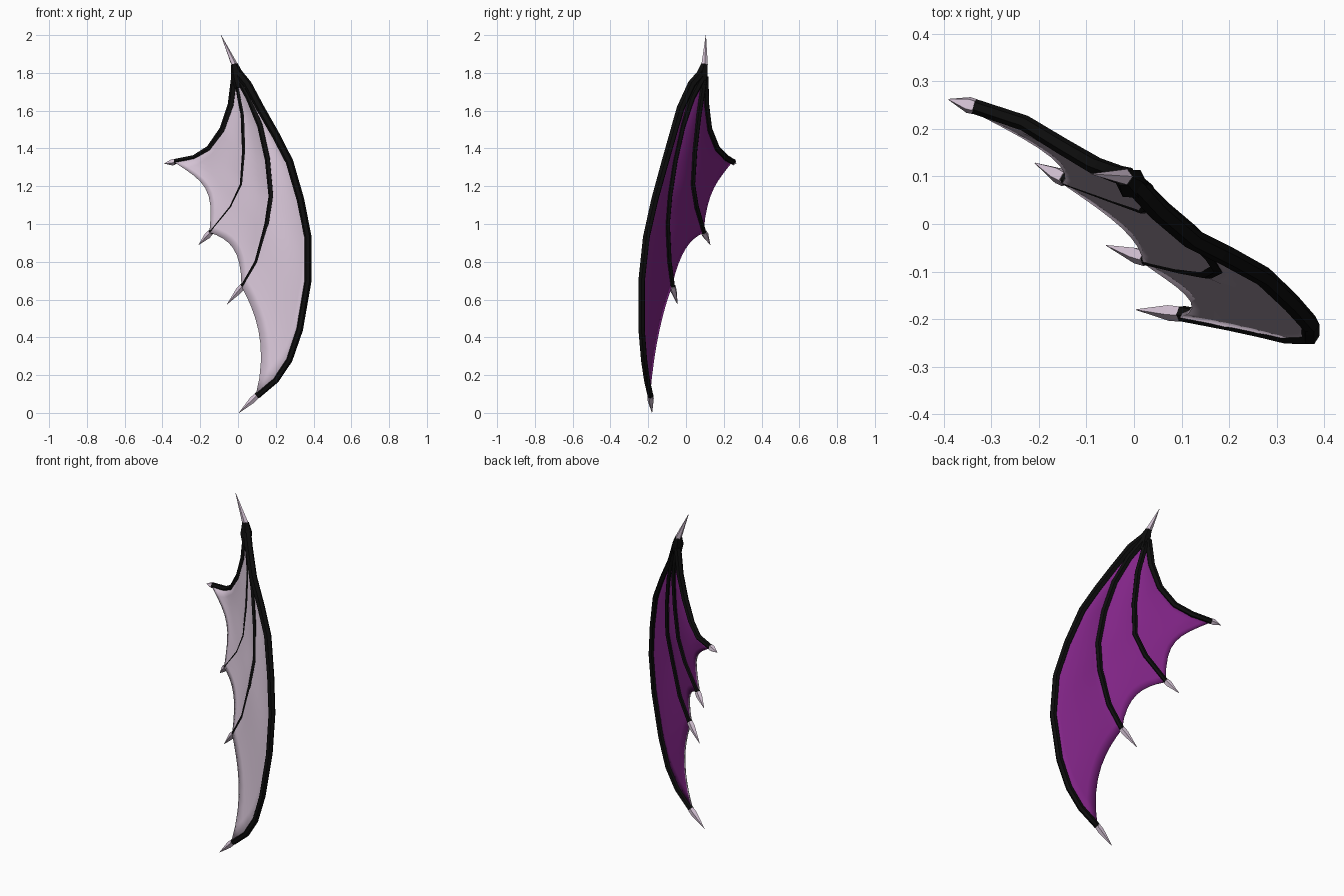
import bpy, bmesh, math
from mathutils import Vector

if "Cube" in bpy.data.objects:
    bpy.data.objects.remove(bpy.data.objects["Cube"])

FRONT = Vector((-0.55, -0.84, 0)).normalized()   # direction the pale side faces


def material(name, rgb):
    m = bpy.data.materials.new(name)
    m.diffuse_color = (*rgb, 1)
    m.use_nodes = True
    m.node_tree.nodes["Principled BSDF"].inputs["Base Color"].default_value = m.diffuse_color
    return m


BLACK = material("black", (0.004, 0.004, 0.004))
PALE = material("pale lilac", (0.68, 0.56, 0.68))
PURPLE = material("purple", (0.22, 0.018, 0.24))


def make_object(name, bm, mats, angle):
    me = bpy.data.meshes.new(name)
    bm.to_mesh(me)
    bm.free()
    ob = bpy.data.objects.new(name, me)
    bpy.context.collection.objects.link(ob)
    for m in mats:
        me.materials.append(m)
    bpy.ops.object.select_all(action='DESELECT')
    ob.select_set(True)
    bpy.context.view_layer.objects.active = ob
    bpy.ops.object.shade_smooth_by_angle(angle=math.radians(angle))
    return ob


def sample(pts, t):
    """Point at fraction t of a polyline's length."""
    pts = [Vector(p) for p in pts]
    lens = [(b - a).length for a, b in zip(pts, pts[1:])]
    d = t * sum(lens)
    for a, b, l in zip(pts, pts[1:], lens):
        if d <= l:
            return a.lerp(b, d / l)
        d -= l
    return pts[-1]


def sweep(name, pts, radii, mat, sides=6, angle=40):
    """Tube of varying radius along a path."""
    pts = [Vector(p) for p in pts]
    bm = bmesh.new()
    rings = []
    for i, p in enumerate(pts):
        tan = (pts[min(i + 1, len(pts) - 1)] - pts[max(i - 1, 0)]).normalized()
        u = tan.cross(FRONT).normalized()
        v = u.cross(tan)
        angs = [2 * math.pi * (k + 0.5) / sides for k in range(sides)]
        rings.append([bm.verts.new(p + radii[i] * (u * math.cos(a) + v * math.sin(a))) for a in angs])
    for r, s in zip(rings, rings[1:]):
        for k in range(sides):
            n = (k + 1) % sides
            bm.faces.new((r[k], r[n], s[n], s[k]))
    bm.faces.new(rings[0])
    bm.faces.new(rings[-1])
    bmesh.ops.recalc_face_normals(bm, faces=bm.faces)
    return make_object(name, bm, [mat], angle)


# Bone paths from the wrist outward, then the claw tip of each
BONES = {
    "outer_finger": ([(0.0, 0.085, 1.80), (0.05, 0.03, 1.74), (0.12, -0.03, 1.61), (0.20, -0.07, 1.47),
                      (0.272, -0.11, 1.33), (0.33, -0.165, 1.13), (0.37, -0.21, 0.93), (0.37, -0.235, 0.70),
                      (0.325, -0.235, 0.44), (0.27, -0.222, 0.28), (0.20, -0.207, 0.175), (0.10, -0.188, 0.09)],
                     (0.005, -0.18, 0.0), 0.023),
    "middle_finger": ([(0.0, 0.09, 1.78), (0.06, 0.03, 1.67), (0.12, -0.02, 1.52), (0.16, -0.06, 1.34),
                       (0.178, -0.088, 1.15), (0.155, -0.1, 1.0), (0.10, -0.09, 0.80), (0.025, -0.072, 0.67)],
                      (-0.058, -0.045, 0.575), 0.02),
    "inner_finger": ([(-0.005, 0.095, 1.76), (0.03, 0.067, 1.58), (0.036, 0.045, 1.39), (0.022, 0.035, 1.21),
                      (-0.035, 0.055, 1.09), (-0.145, 0.095, 0.955)],
                     (-0.208, 0.128, 0.89), 0.018),
    "arm": ([(-0.015, 0.1, 1.78), (-0.035, 0.105, 1.63), (-0.08, 0.122, 1.50), (-0.15, 0.163, 1.40),
             (-0.23, 0.212, 1.35), (-0.335, 0.247, 1.33)],
            (-0.39, 0.262, 1.32), 0.021),
}

# Bones and claws
for name, (pts, tip, r) in BONES.items():
    n = len(pts)
    radii = [r * (1 - 0.25 * i / (n - 1)) for i in range(n)]
    sweep(name + "_bone", pts, radii, BLACK)
    a, b = Vector(pts[-1]), Vector(tip)
    sweep(name + "_claw", [a, a.lerp(b, 0.25), b], [0.017, 0.018, 0.001], PALE, 5)

# Wrist knuckle and its claw
sweep("wrist", [(0.005, 0.075, 1.72), (-0.005, 0.085, 1.79), (-0.02, 0.098, 1.845)],
      [0.022, 0.034, 0.019], BLACK)
sweep("wrist_claw", [(-0.018, 0.098, 1.84), (-0.09, 0.105, 2.0)], [0.018, 0.001], PALE, 5)

# Membrane: panels stretched between neighbouring bones, scalloped at the free edge
ROWS, COLS = 24, 8
paths = [b[0] for b in BONES.values()]
bm = bmesh.new()
for p, q, scallop in zip(paths, paths[1:], (0.05, 0.07, 0.125)):
    grid = []
    for i in range(ROWS + 1):
        row = []
        for j in range(COLS + 1):
            v = j / COLS
            arch = 4 * v * (1 - v)
            t = i / ROWS * (1 - scallop * arch)
            billow = 0.012 - 0.01 * arch * math.sin(math.pi * min(1, t))
            row.append(bm.verts.new(sample(p, t).lerp(sample(q, t), v) + FRONT * billow))
        grid.append(row)
    for r, s in zip(grid, grid[1:]):
        for j in range(COLS):
            bm.faces.new((r[j], r[j + 1], s[j + 1], s[j]))
bmesh.ops.remove_doubles(bm, verts=bm.verts, dist=0.0005)
membrane = make_object("membrane", bm, [PALE, PURPLE], 60)
mod = membrane.modifiers.new("two sided", 'SOLIDIFY')
mod.thickness = 0.009
mod.offset = -1
mod.material_offset = 1      # back shell is purple
mod.material_offset_rim = 0
